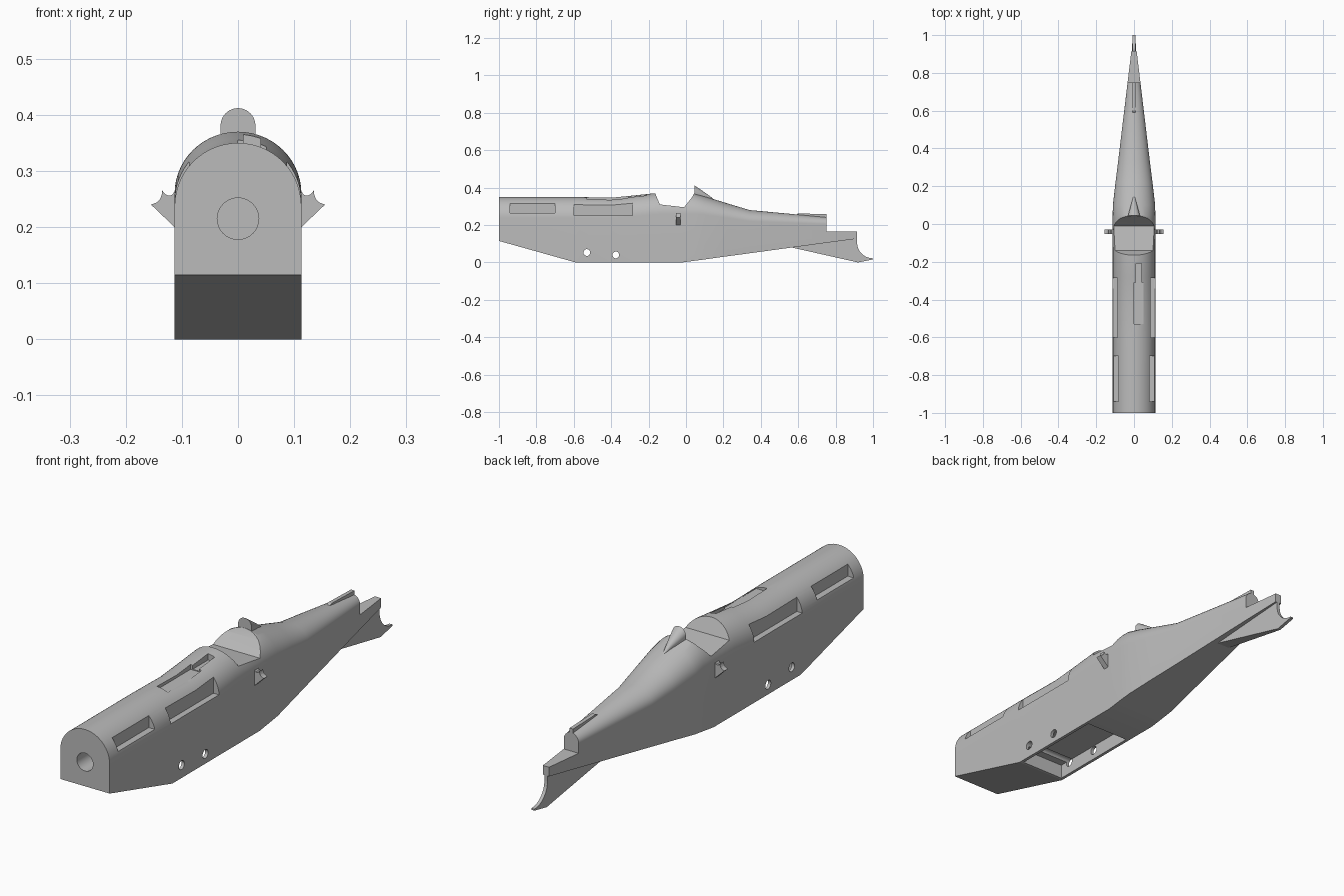
import bpy, bmesh, math

if "Cube" in bpy.data.objects:
    bpy.data.objects.remove(bpy.data.objects["Cube"])

grey = bpy.data.materials.new("plain_grey")
grey.diffuse_color = (0.5, 0.5, 0.5, 1)
grey.use_nodes = True
grey.node_tree.nodes["Principled BSDF"].inputs["Base Color"].default_value = grey.diffuse_color


def make(name, bm):
    bmesh.ops.recalc_face_normals(bm, faces=bm.faces[:])
    me = bpy.data.meshes.new(name)
    bm.to_mesh(me)
    bm.free()
    ob = bpy.data.objects.new(name, me)
    bpy.context.collection.objects.link(ob)
    me.materials.append(grey)
    return ob


def loft(name, rings):
    bm = bmesh.new()
    vr = [[bm.verts.new(p) for p in r] for r in rings]
    n = len(vr[0])
    for a, b in zip(vr, vr[1:]):
        for i in range(n):
            j = (i + 1) % n
            bm.faces.new((a[i], a[j], b[j], b[i]))
    bm.faces.new(vr[0])
    bm.faces.new(vr[-1])
    return make(name, bm)


def prism_x(name, pts, x0, x1):
    # side profile (y, z) pushed along x
    return loft(name, [[(x, y, z) for y, z in pts] for x in (x0, x1)])


def box(name, x0, x1, y0, y1, z0, z1):
    return prism_x(name, [(y0, z0), (y1, z0), (y1, z1), (y0, z1)], x0, x1)


def circle(cy, cz, r, n=32):
    return [(cy + r * math.cos(2 * math.pi * i / n), cz + r * math.sin(2 * math.pi * i / n)) for i in range(n)]


def cut(ob, cutter):
    cutter.hide_render = True
    m = ob.modifiers.new("cut", 'BOOLEAN')
    m.operation = 'DIFFERENCE'
    m.solver = 'EXACT'
    m.object = cutter
    bpy.context.view_layer.objects.active = ob
    bpy.ops.object.modifier_apply(modifier=m.name)
    bpy.data.objects.remove(cutter, do_unlink=True)


def smooth(ob, deg):
    bpy.ops.object.select_all(action='DESELECT')
    ob.select_set(True)
    bpy.context.view_layer.objects.active = ob
    bpy.ops.object.shade_smooth_by_angle(angle=math.radians(deg))


# Fuselage hull: flat floor, straight sides, arched deck
def section(y, w, zb, zs, zt, n=28):
    arch = [(w * math.cos(math.pi * i / n), y, zs + (zt - zs) * math.sin(math.pi * i / n)) for i in range(n + 1)]
    return [(w, y, zb)] + arch + [(-w, y, zb)]


stations = [
    (-1, .113, .115, .237, .35), (-.59, .113, 0, .237, .35), (-.40, .113, 0, .237, .346),
    (-.28, .113, 0, .246, .358), (-.165, .113, 0, .258, .37), (-.02, .113, 0, .26, .37),
    (.045, .113, .009, .26, .37), (.1, .112, .016, .255, .353), (.22, .098, .033, .238, .316),
    (.34, .083, .049, .22, .28), (.75, .034, .105, .205, .242), (.915, .014, .127, .2, .23)]
hull = loft("fuselage", [section(*s) for s in stations])

# Cockpit opening
cut(hull, prism_x("cockpit_cutter", [(-.19, .43), (-.14, .31), (-.01, .295), (.03, .345),
                                     (.045, .371), (.045, .43)], -.2, .2))
# Tailplane seat
cut(hull, box("tail_cutter", -.1, .1, .75, 1.0, .165, .4))
# Side cooling recesses and strut holes
for s in (-1, 1):
    cut(hull, box("front_recess_cutter", s * .082, s * .2, -.94, -.70, .265, .33))
    cut(hull, box("rear_recess_cutter", s * .087, s * .2, -.60, -.285, .25, .33))
for y, z in ((-.53, .053), (-.375, .04)):
    cut(hull, prism_x("strut_hole_cutter", circle(y, z, .018), -.2, .2))
# Nose shaft hole
cut(hull, loft("shaft_cutter", [[(a, y, z) for a, z in circle(0, .215, .037)] for y in (-1.1, -.85)]))
# Deck trough, off centre
cut(hull, box("trough_cutter", 0, .05, -.53, -.31, .335, .45))
cut(hull, box("trough_end_cutter", .01, .04, -.32, -.21, .338, .45))
# Lower wing seat in the belly
cut(hull, box("belly_cutter", -.1, .1, -.58, -.17, -.1, .06))
smooth(hull, 14)

# Headrest: half-round fairing narrowing backwards
rings = []
for y, r, cz in ((.045, .031, .381), (.08, .022, .366), (.115, .012, .352), (.15, .003, .334)):
    arc = [(r * math.cos(math.pi * i / 20), y, cz + r * math.sin(math.pi * i / 20)) for i in range(21)]
    base = cz - .02 if y < .05 else cz - .04
    rings.append([(r, y, base)] + arc + [(-r, y, base)])
smooth(loft("headrest", rings), 30)

# Fin root spine on the rear deck
prism_x("fin_spine", [(.58, .25), (.60, .262), (.75, .258), (.75, .22), (.58, .22)], -.008, .008)

# Tail skid fin: tapered wedge with a round bite for the rudder post
bite = [(1.0 - .085 * math.sin(a), .105 - .083 * math.cos(a)) for a in
        [math.pi / 2 * i / 12 for i in range(13)]]
pts = [(.56, .081), (.92, 0), (1.0, .016)] + bite + [(.915, .13)]


def fin_w(y):
    return max(.007, .03 - (y - .56) * .065)


skid = loft("tail_skid", [[(s * fin_w(y), y, z) for y, z in pts] for s in (-1, 1)])

# Side brackets with curved hollows
outline = [(.105, .194), (.113, .2), (.155, .24), (.145, .244), (.139, .250), (.136, .257), (.135, .265),
           (.130, .259), (.124, .256), (.118, .257), (.113, .263), (.105, .263)]
for s, side in ((-1, "left"), (1, "right")):
    loft(side + "_bracket", [[(s * x, y, z) for x, z in outline] for y in (-.053, -.029)])
